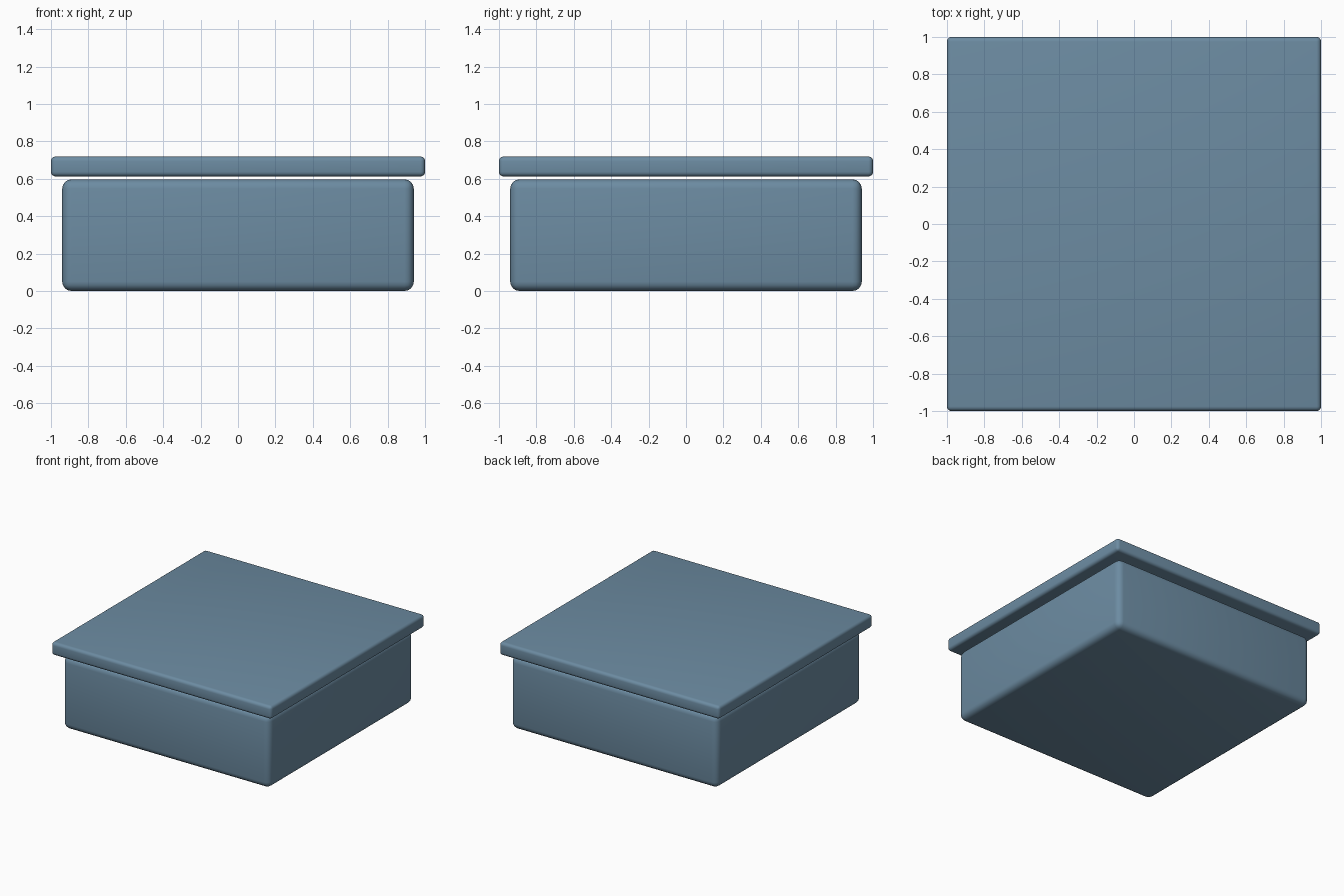
import bpy
import math

if "Cube" in bpy.data.objects:
    bpy.data.objects.remove(bpy.data.objects["Cube"])

# Shared slate blue colour
slate = bpy.data.materials.new("slate_blue")
slate.diffuse_color = (0.15, 0.26, 0.36, 1.0)
slate.use_nodes = True
slate.node_tree.nodes["Principled BSDF"].inputs["Base Color"].default_value = slate.diffuse_color


def rounded_block(name, half_width, z_low, z_high, radius):
    """Square block between two heights with rounded edges."""
    bpy.ops.mesh.primitive_cube_add(size=1, location=(0, 0, (z_low + z_high) / 2))
    block = bpy.context.object
    block.name = name
    block.scale = (2 * half_width, 2 * half_width, z_high - z_low)
    bpy.ops.object.transform_apply(location=False, rotation=False, scale=True)
    bevel = block.modifiers.new("rounded_edges", 'BEVEL')
    bevel.width = radius
    bevel.segments = 4
    bpy.ops.object.modifier_apply(modifier=bevel.name)
    bpy.ops.object.shade_smooth_by_angle(angle=math.radians(35))
    block.data.materials.append(slate)
    return block


# Box body
rounded_block("box_body", 0.94, 0.0, 0.597, 0.05)

# Overhanging lid, hovering just above the body
rounded_block("box_lid", 1.0, 0.612, 0.719, 0.025)
